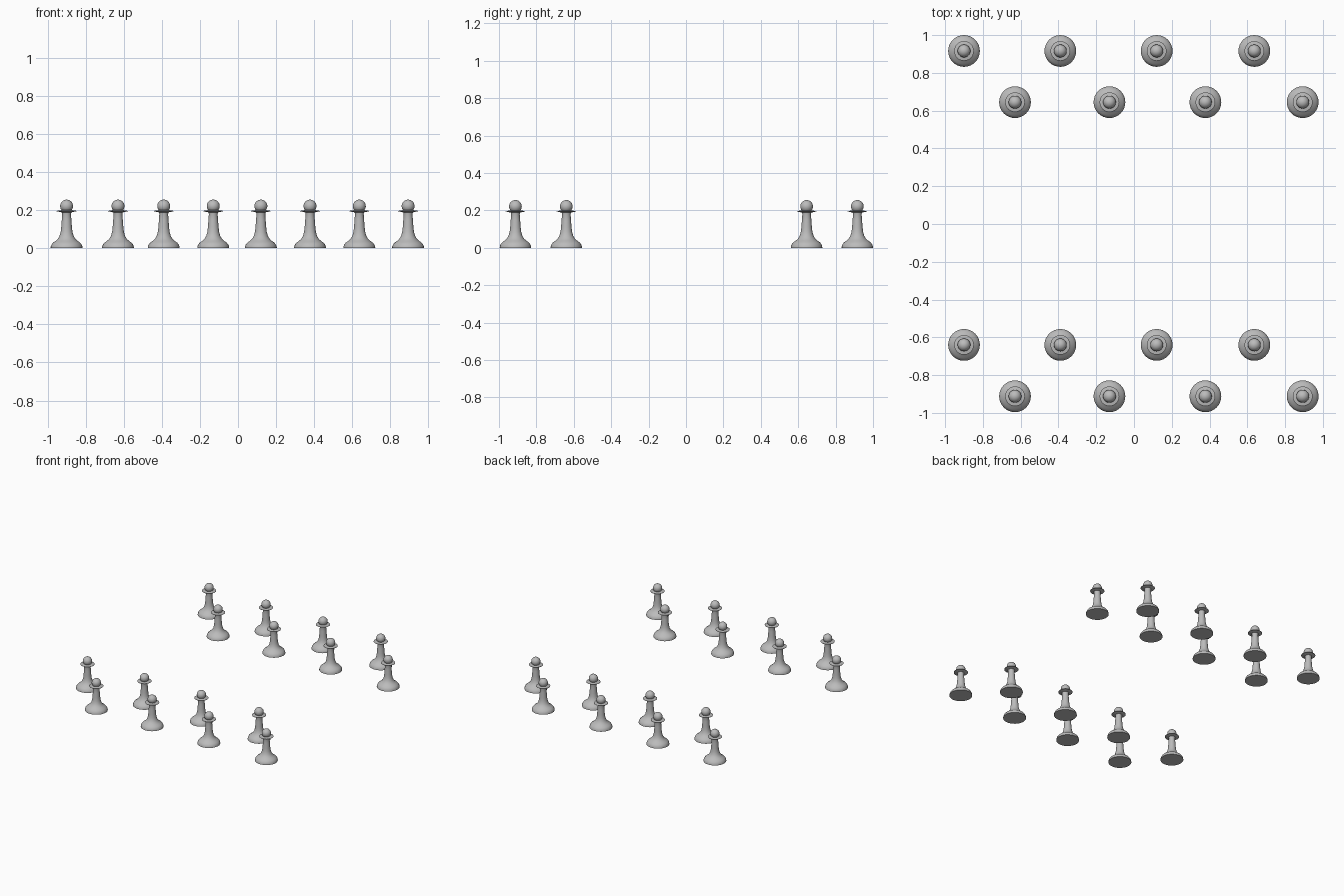
import bpy, math

cube = bpy.data.objects.get("Cube")
if cube:
    bpy.data.objects.remove(cube, do_unlink=True)

grey = bpy.data.materials.new("plain_grey")
grey.use_nodes = True
colour = (0.5, 0.5, 0.5, 1)
grey.diffuse_color = colour
grey.node_tree.nodes["Principled BSDF"].inputs["Base Color"].default_value = colour

SIDES = 32
HEAD_Z, HEAD_R = 0.221, 0.034

# Pawn outline (radius, height): foot, waist, neck, thin collar, round head
profile = [(0, 0), (0.084, 0), (0.083, 0.009), (0.079, 0.019), (0.071, 0.029),
           (0.058, 0.038), (0.046, 0.049), (0.037, 0.064), (0.031, 0.085),
           (0.028, 0.11), (0.025, 0.15), (0.023, 0.18), (0.025, 0.188),
           (0.052, 0.194), (0.052, 0.196), (0.025, 0.2)]
for i in range(11):
    a = math.radians(-45 + 13.5 * i)
    profile.append((HEAD_R * math.cos(a), HEAD_Z + HEAD_R * math.sin(a)))
profile[-1] = (0, HEAD_Z + HEAD_R)


def lathe(name, outline):
    """Spin an outline whose first and last points lie on the axis."""
    rings = outline[1:-1]
    verts = [(r * math.cos(math.tau * s / SIDES), r * math.sin(math.tau * s / SIDES), z)
             for r, z in rings for s in range(SIDES)]
    faces = [tuple(reversed(range(SIDES)))]
    for k in range(len(rings) - 1):
        for s in range(SIDES):
            t = (s + 1) % SIDES
            a, b = k * SIDES, (k + 1) * SIDES
            faces.append((a + s, a + t, b + t, b + s))
    top = len(verts)
    verts.append((0, 0, outline[-1][1]))
    last = top - SIDES
    faces += [(last + s, last + (s + 1) % SIDES, top) for s in range(SIDES)]
    mesh = bpy.data.meshes.new(name)
    mesh.from_pydata(verts, [], faces)
    mesh.materials.append(grey)
    return mesh


pawn = lathe("pawn", profile)

# Two staggered double rows facing each other
outer_x = (-0.9, -0.39, 0.12, 0.637)
inner_x = (-0.63, -0.13, 0.378, 0.893)
rows = [("back_outer", outer_x, 0.916), ("back_inner", inner_x, 0.645),
        ("front_inner", outer_x, -0.64), ("front_outer", inner_x, -0.912)]
for row, xs, y in rows:
    for n, x in enumerate(xs, 1):
        obj = bpy.data.objects.new(f"{row}_pawn_{n}", pawn)
        obj.location = (x, y, 0)
        bpy.context.collection.objects.link(obj)

# Smooth shading with crisp collar and foot rims (all pawns share one mesh)
bpy.ops.object.select_all(action="DESELECT")
obj.select_set(True)
bpy.context.view_layer.objects.active = obj
bpy.ops.object.shade_smooth_by_angle(angle=math.radians(40))
